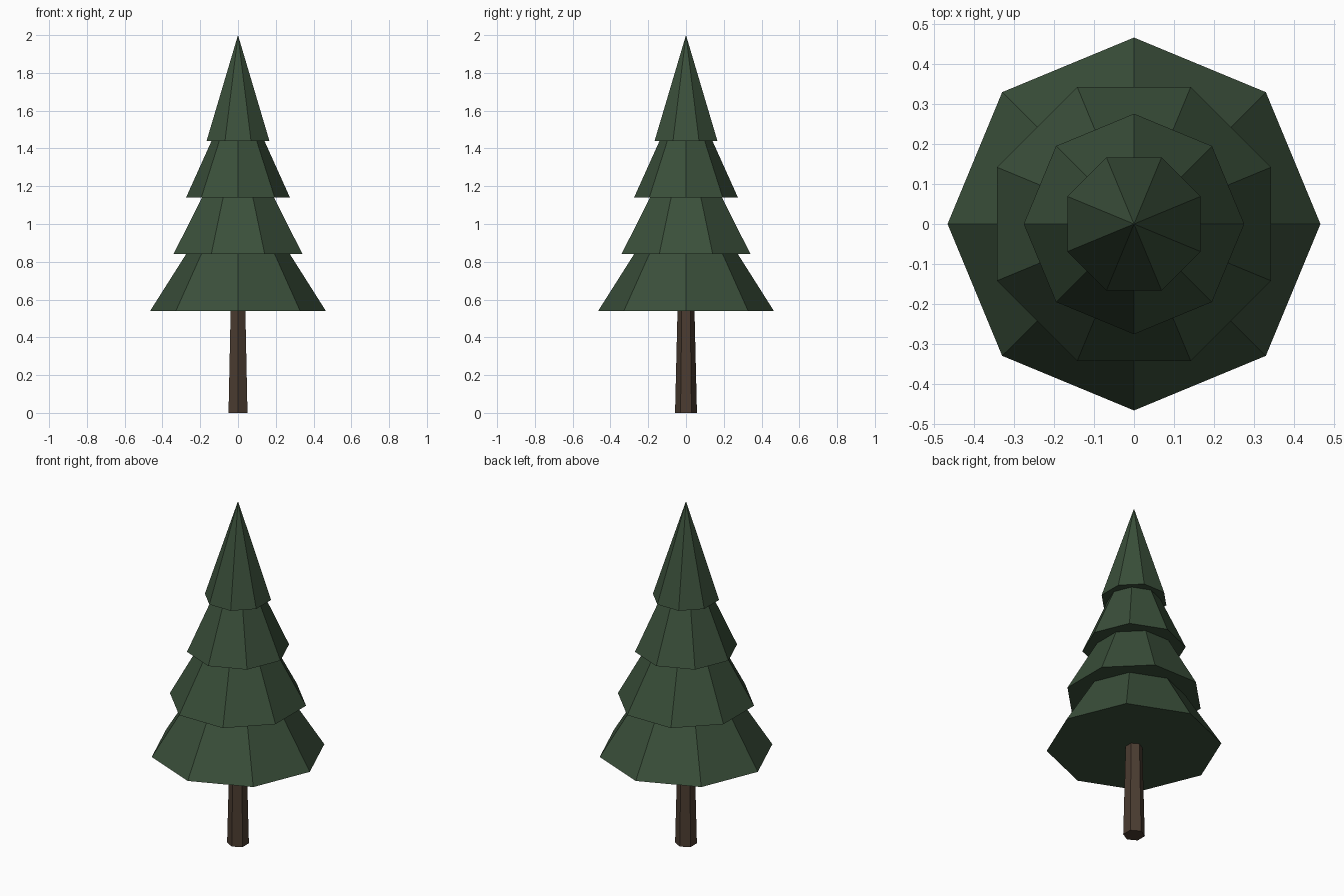
import bpy
from math import radians

if "Cube" in bpy.data.objects:
    bpy.data.objects.remove(bpy.data.objects["Cube"])


def material(name, color):
    mat = bpy.data.materials.new(name)
    mat.diffuse_color = (*color, 1)
    mat.use_nodes = True
    mat.node_tree.nodes["Principled BSDF"].inputs["Base Color"].default_value = mat.diffuse_color
    return mat


def tapered(name, sides, r_bottom, r_top, z_bottom, z_top, turn, mat):
    bpy.ops.mesh.primitive_cone_add(
        vertices=sides, radius1=r_bottom, radius2=r_top, depth=z_top - z_bottom,
        location=(0, 0, (z_bottom + z_top) / 2), rotation=(0, 0, radians(turn)))
    obj = bpy.context.object
    obj.name = name
    obj.data.materials.append(mat)
    return obj


bark = material("bark", (0.07, 0.045, 0.03))
needles = material("needles", (0.042, 0.078, 0.042))

# Six-sided trunk
tapered("trunk", 6, 0.058, 0.045, 0.0, 0.54, 0, bark)

# Eight-sided foliage tiers, every other one turned half a side
tiers = [
    (0.465, 0.275, 0.54, 0.84),
    (0.37, 0.206, 0.84, 1.14),
    (0.275, 0.14, 1.14, 1.44),
    (0.18, 0.0, 1.44, 2.0),
]
for i, (r1, r2, z1, z2) in enumerate(tiers):
    tapered(f"foliage_tier_{i + 1}", 8, r1, r2, z1, z2, 22.5 * (i % 2), needles)
